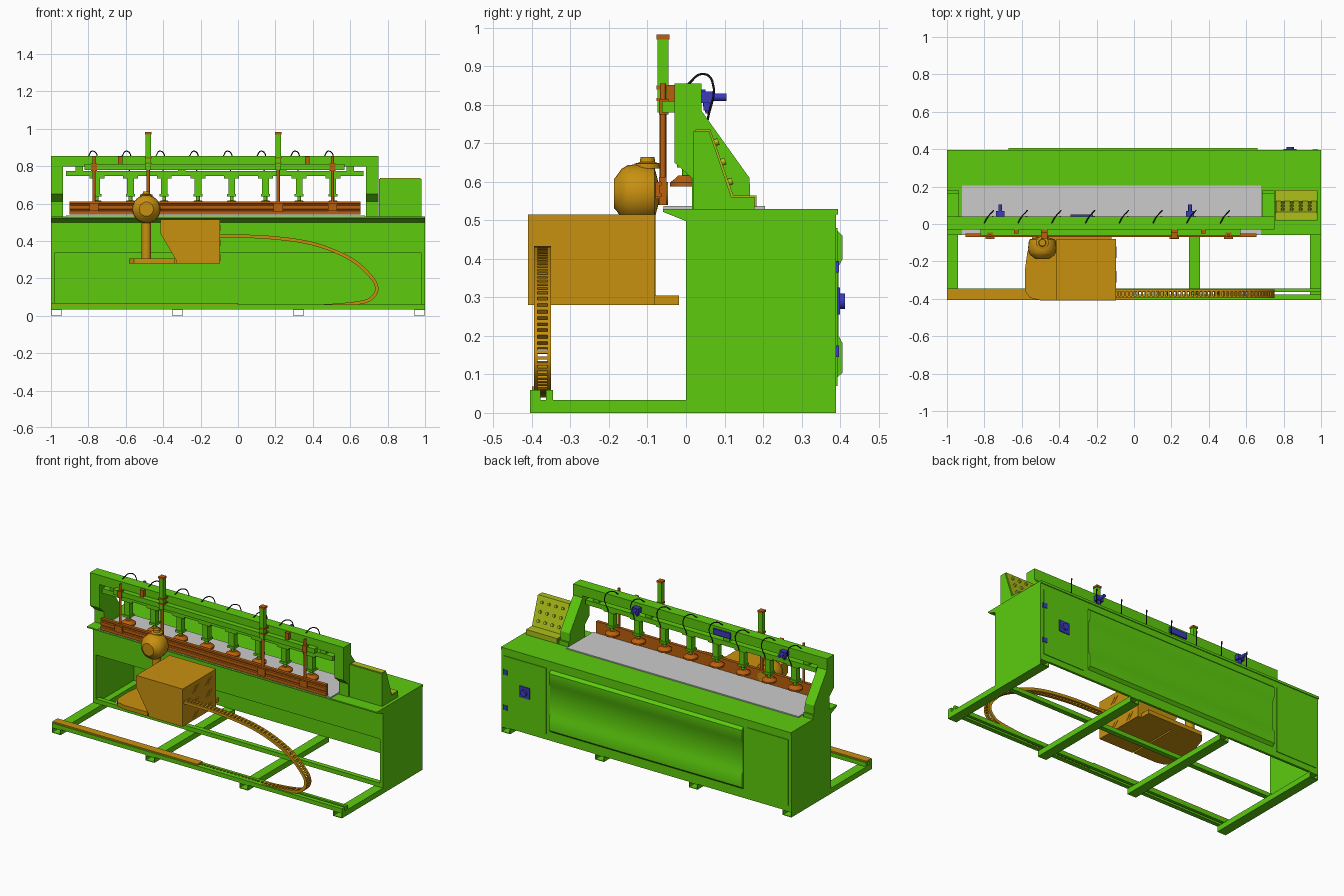
import bpy, bmesh, math
from mathutils import Vector, Matrix

if "Cube" in bpy.data.objects:
    bpy.data.objects.remove(bpy.data.objects["Cube"])

def material(name, *rgb):
    m = bpy.data.materials.new(name)
    m.diffuse_color = (*rgb, 1)
    m.use_nodes = True
    m.node_tree.nodes["Principled BSDF"].inputs["Base Color"].default_value = m.diffuse_color
    return m

GREEN = material("green", .107, .6, .004)
AMBER = material("amber", .58, .28, .005)
RUST = material("rust", .5, .115, .004)
BLUE = material("blue", .045, .045, .51)
YELLOW = material("yellow", .42, .52, .01)
BLACK = material("black", .01, .01, .01)

def finish(name, bm, mat):
    bmesh.ops.recalc_face_normals(bm, faces=bm.faces)
    me = bpy.data.meshes.new(name)
    bm.to_mesh(me)
    bm.free()
    me.polygons.foreach_set("use_smooth", [True] * len(me.polygons))
    me.set_sharp_from_angle(angle=math.radians(30))
    if mat:
        me.materials.append(mat)
    ob = bpy.data.objects.new(name, me)
    bpy.context.collection.objects.link(ob)
    return ob

def boxes(name, mat, *dims):
    """Each dim is x0, x1, y0, y1, z0, z1."""
    bm = bmesh.new()
    for x0, x1, y0, y1, z0, z1 in dims:
        mtx = Matrix.Translation(((x0+x1)/2, (y0+y1)/2, (z0+z1)/2)) @ Matrix.Diagonal((x1-x0, y1-y0, z1-z0, 1))
        bmesh.ops.create_cube(bm, size=1, matrix=mtx)
    return finish(name, bm, mat)

def prism(name, mat, pts, axis, a, b):
    """Extrude a 2D profile along an axis; profile uses the two other axes in order."""
    bm = bmesh.new()
    def place(p, t):
        v = list(p)
        v.insert("xyz".index(axis), t)
        return bm.verts.new(v)
    lo, hi = [place(p, a) for p in pts], [place(p, b) for p in pts]
    bm.faces.new(lo)
    bm.faces.new(hi)
    for i in range(len(pts)):
        j = (i + 1) % len(pts)
        bm.faces.new((lo[i], lo[j], hi[j], hi[i]))
    return finish(name, bm, mat)

def turned(name, mat, origin, direction, rings, n=24):
    """Stack of cones along a direction; rings are (distance, radius)."""
    bm = bmesh.new()
    q = Vector(direction).to_track_quat('Z', 'Y')
    loops = [[bm.verts.new(Vector(origin) + q @ Vector((r*math.cos(k*math.tau/n), r*math.sin(k*math.tau/n), d)))
              for k in range(n)] for d, r in rings]
    for A, B in zip(loops, loops[1:]):
        for k in range(n):
            bm.faces.new((A[k], A[(k+1) % n], B[(k+1) % n], B[k]))
    bm.faces.new(loops[0])
    bm.faces.new(loops[-1])
    return finish(name, bm, mat)

def rod(name, mat, origin, direction, length, r, n=16):
    return turned(name, mat, origin, direction, [(0, r), (length, r)], n)

UP = (0, 0, 1)

# base frame: hollow cross tubes and long rails
for x in (-.97, -.323, .323, .97):
    a, b, t = x - .03, x + .03, .004
    boxes("floor_tube", GREEN, (a, b, -.405, .39, 0, t), (a, b, -.405, .39, .034-t, .034),
          (a, a+t, -.405, .39, t, .034-t), (b-t, b, -.405, .39, t, .034-t))
boxes("front_rails", GREEN, (-1, 1, -.405, -.378, .034, .06), (-1, 1, -.363, -.345, .034, .06))
boxes("rear_rail", GREEN, (-1, 1, .0, .03, .034, .06))
boxes("chain_trough", AMBER, (-1, 0, -.4, -.35, .06, .068))

# hollow cabinet, open below the front apron
boxes("cabinet_shell", GREEN, (-1, -.98, 0, .39, .034, .52), (.98, 1, 0, .39, .034, .52),
      (-.98, .98, .375, .39, .034, .52), (-.98, .98, 0, .012, .335, .52))
prism("table_deck", GREEN, [(-.06, .53), (-.06, .522), (0, .498), (.01, .515), (.395, .515), (.395, .53)], 'x', -1, 1)
boxes("table_plate", None, (-.92, .68, -.058, .205, .53, .537))

# back doors and covers
prism("back_cover", GREEN, [(.385, .48), (.407, .46), (.407, .4), (.396, .38), (.396, .2), (.407, .18),
                            (.407, .105), (.385, .085)], 'x', -.67, .66)
boxes("back_doors", GREEN, (.69, .98, .388, .394, .07, .48), (-.98, -.7, .388, .394, .07, .48))
boxes("main_switch", BLUE, (.8, .87, .39, .4, .255, .325))
rod("switch_knob", BLUE, (.835, .4, .29), (0, 1, 0), .013, .02)
boxes("hinge_plates", BLUE, (.955, .985, .39, .397, .145, .175), (.955, .985, .39, .397, .365, .395))

# gantry
GANTRY = [(-.03, .855), (.04, .855), (.04, .785), (.165, .61), (.167, .557), (.178, .557), (.178, .53),
          (.015, .53), (.015, .61), (-.03, .65)]
for x in (-1, .685):
    prism("gantry_end", GREEN, GANTRY, 'x', x, x + .065)
boxes("gantry_beam", GREEN, (-.94, .69, -.03, .04, .797, .855))
boxes("guide_beam", GREEN, (-.82, .57, -.062, -.03, .78, .81))
boxes("clamp_bar", GREEN, (-.92, .67, -.025, .035, .746, .775))
boxes("bar_hangers", GREEN, *[(x-.02, x+.02, -.02, .03, .77, .8) for x in (-.85, -.3, .24, .6)])

# eight clamps with hoses
for i in range(8):
    x = -.755 + .1803 * i
    boxes("clamp_cylinder", GREEN, (x-.04, x+.04, -.025, .03, .735, .747), (x-.018, x+.018, -.018, .018, .645, .735),
          (x-.024, x+.024, -.024, .024, .637, .65))
    rod("clamp_rod", GREEN, (x, 0, .61), UP, .03, .01)
    turned("clamp_foot", RUST, (x, 0, .588), UP, [(0, .042), (.01, .042), (.022, .026), (.028, .02)])
    cu = bpy.data.curves.new("hose", 'CURVE')
    cu.dimensions, cu.bevel_depth, cu.bevel_resolution, cu.resolution_u = '3D', .003, 1, 5
    s = cu.splines.new('BEZIER')
    path = [(-.045, .005, .853), (-.025, .04, .88), (0, .068, .862), (-.01, .055, .755)]
    s.bezier_points.add(len(path) - 1)
    for bp, p in zip(s.bezier_points, path):
        bp.co = (x + p[0], p[1], p[2])
        bp.handle_left_type = bp.handle_right_type = 'AUTO'
    cu.materials.append(BLACK)
    bpy.context.collection.objects.link(bpy.data.objects.new("hose", cu))

# blue valves and label box on the back of the beam
for x in (-.715, .3):
    boxes("valve_body", BLUE, (x-.022, x+.022, .04, .07, .805, .835), (x-.01, x+.01, .045, .06, .785, .81))
    rod("valve_stem", BLUE, (x, .065, .82), (0, 1, 0), .04, .01)
    turned("valve_bowl", BLUE, (x, .055, .778), UP, [(0, .004), (.02, .011), (.03, .011)], 12)
boxes("valve_block", BLUE, (-.34, -.22, .04, .05, .805, .84))

# grooved fence with lift cylinders and guide rods
prism("fence", RUST, [(-.05, .54), (-.07, .54), (-.07, .56), (-.063, .563), (-.063, .568), (-.07, .571), (-.07, .59),
                      (-.063, .593), (-.063, .598), (-.07, .601), (-.07, .612), (-.05, .612)], 'x', -.9, .655)
for x in (-.48, .215):
    boxes("lift_cylinder", GREEN, (x-.014, x+.014, -.074, -.046, .78, .972))
    boxes("lift_bands", RUST, (x-.017, x+.017, -.077, -.043, .97, .982), (x-.017, x+.017, -.077, -.03, .81, .818),
          (x-.017, x+.017, -.077, -.03, .84, .85))
    rod("lift_rod", RUST, (x, -.06, .6), UP, .18, .009)
    boxes("lift_foot", RUST, (x-.025, x+.025, -.079, -.05, .555, .6))
for x in (-.77, .505):
    rod("guide_rod", RUST, (x, -.06, .58), UP, .275, .008)
    boxes("guide_foot", RUST, (x-.025, x+.025, -.079, -.05, .56, .6))
    boxes("guide_bush", RUST, (x-.015, x+.015, -.07, -.045, .775, .815))
for x in (-.63, .37):
    boxes("fence_stop", RUST, (x-.012, x+.012, -.05, -.03, .805, .852))

# control console
prism("console", GREEN, [(.02, .53), (.02, .732), (.06, .732), (.118, .56), (.178, .56), (.178, .53)], 'x', .755, .98)
prism("console_panel", YELLOW, [(.025, .732), (.025, .736), (.063, .736), (.123, .565), (.183, .565), (.183, .535),
                                (.178, .535), (.178, .56), (.118, .56), (.06, .732)], 'x', .76, .975)
for i in range(4):
    for j in range(3):
        t = .2 + .3 * j
        rod("console_button", YELLOW, (.795 + .048*i, .063 + .06*t, .736 - .171*t), (.943, 0, 0) and (0, .943, .333),
            .01, .009, 12)

# travelling carriage
prism("carriage_box", AMBER, [(-.095, .28), (-.095, .515), (-.415, .515), (-.415, .44), (-.33, .295), (-.33, .28)],
      'y', -.41, -.08)
prism("carriage_base", AMBER, [(-.34, -.408), (-.5, -.408), (-.555, -.395), (-.582, -.36), (-.584, -.25), (-.57, -.15),
                               (-.54, -.06), (-.5, -.018), (-.12, -.018), (-.12, -.082), (-.34, -.082)], 'z', .28, .305)
for y in (-.28, -.15):
    for z in (.47, .39, .31):
        for d in (-.02, .004):
            prism("vent_slit", AMBER, [(y+d-.012, z-.018), (y+d-.007, z-.018), (y+d+.025, z+.018), (y+d+.02, z+.018)],
                  'x', -.096, -.093)

# spindle motor on its column
rod("spindle_column", AMBER, (-.49, -.105, .3), UP, .22, .026)
turned("spindle_housing", AMBER, (-.49, -.187, .57), (0, 1, 0),
       [(0, .038), (.004, .042), (.02, .064), (.035, .073), (.06, .076), (.09, .073), (.105, .068), (.115, .03), (.14, .03)])
turned("spindle_cap", AMBER, (-.49, -.1, .635), UP, [(0, .034), (.012, .034), (.016, .02), (.03, .018)])

# cable chain: two side strips and rungs along a sampled curve
ctrl = [Vector(p) for p in [(-.2, .425), (-.095, .425), (.15, .42), (.4, .385), (.6, .305), (.71, .21), (.742, .15),
                            (.72, .1), (.65, .07), (.4, .05), (0, .05), (-.1, .05)]]
samples = []
for p0, p1, p2, p3 in zip(ctrl, ctrl[1:], ctrl[2:], ctrl[3:]):
    steps = max(4, int((p2 - p1).length / .022))
    for k in range(steps):
        t = k / steps
        samples.append(.5*(2*p1 + (p2-p0)*t + (2*p0-5*p1+4*p2-p3)*t*t + (3*p1-p0-3*p2+p3)*t**3))
samples.append(ctrl[-2])
inner, outer = [], []
for i, p in enumerate(samples):
    d = (samples[min(i+1, len(samples)-1)] - samples[max(i-1, 0)]).normalized()
    n = Vector((-d.y, d.x)) * .009
    inner.append(p + n)
    outer.append(p - n)
for y0 in (-.395, -.36):
    prism("chain_side", AMBER, inner + outer[::-1], 'y', y0, y0 + .01)
for i in range(len(samples) - 1):
    q = lambda L, t: L[i].lerp(L[i+1], t)
    prism("chain_rung", AMBER, [q(inner, .25), q(inner, .75), q(outer, .75), q(outer, .25)], 'y', -.385, -.36)
